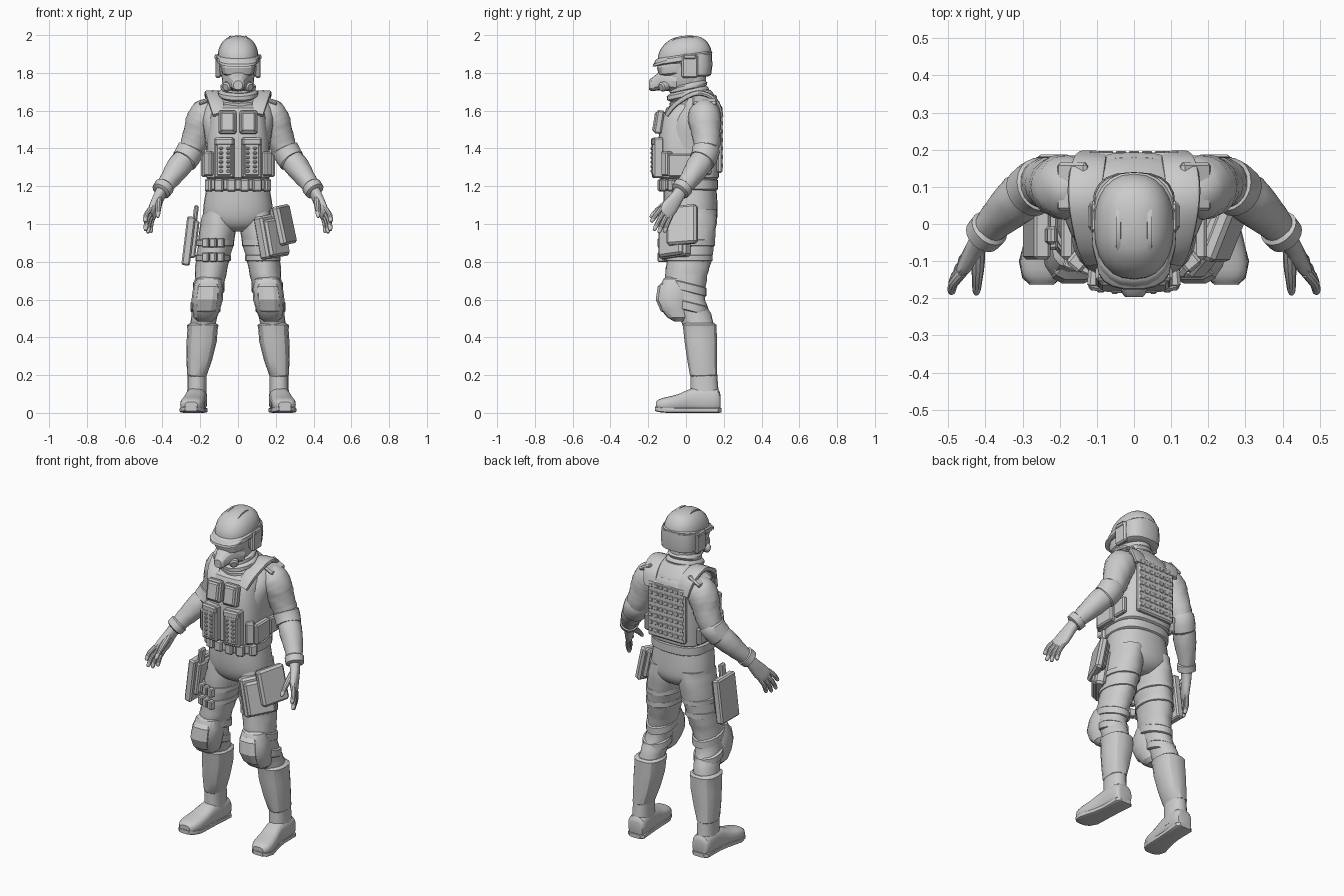
import bpy, bmesh, math
from mathutils import Vector, Matrix

grey = bpy.data.materials.new("plain grey")
grey.diffuse_color = (0.6, 0.6, 0.6, 1)


def finish(name, bm, mirror=False, angle=35):
    bmesh.ops.recalc_face_normals(bm, faces=bm.faces)
    me = bpy.data.meshes.new(name)
    bm.to_mesh(me)
    bm.free()
    me.materials.append(grey)
    ob = bpy.data.objects.new(name, me)
    bpy.context.collection.objects.link(ob)
    bpy.ops.object.select_all(action='DESELECT')
    ob.select_set(True)
    bpy.context.view_layer.objects.active = ob
    bpy.ops.object.shade_smooth_by_angle(angle=math.radians(angle))
    if mirror:
        ob.modifiers.new("mirror", 'MIRROR')
    return ob


def resample(pts, k):
    """Smooth extra rings between the given ones."""
    out = []
    for i in range(len(pts) - 1):
        a, b, c, d = (pts[max(0, min(len(pts) - 1, i + j))] for j in (-1, 0, 1, 2))
        for s in range(k):
            t = s / k
            out.append(tuple(0.5 * (2 * q + (r - p) * t + (2 * p - 5 * q + 4 * r - u) * t * t
                             + (3 * q - p - 3 * r + u) * t ** 3) for p, q, r, u in zip(a, b, c, d)))
    return out + [pts[-1]]


def tube(name, pts, n=20, p=2, axis=None, ref=(1, 0, 0), mirror=False, k=1, fold=0, angle=35):
    """Skin rings (x, y, z, half width, half depth); each is a superellipse of power p."""
    pts = [q if len(q) == 5 else (*q, q[3]) for q in pts]
    pts = resample(pts, k) if k > 1 else pts
    bm = bmesh.new()
    rings = []
    for i, q in enumerate(pts):
        a, b = pts[max(i - 1, 0)], pts[min(i + 1, len(pts) - 1)]
        t = Vector(axis).normalized() if axis else (Vector(b[:3]) - Vector(a[:3])).normalized()
        side = Vector(ref)
        side = (side - t * side.dot(t)).normalized()
        up = t.cross(side)
        ring = []
        for j in range(n):
            an = 2 * math.pi * j / n
            c, s = math.cos(an), math.sin(an)
            w = 1 + fold * math.sin(2 * an + 1.9 * i) * math.sin(an * 3 - 0.8 * i)
            u = math.copysign(abs(c) ** (2 / p), c) * q[3] * w
            v = math.copysign(abs(s) ** (2 / p), s) * q[4] * w
            ring.append(bm.verts.new(Vector(q[:3]) + side * u + up * v))
        rings.append(ring)
    for r, s in zip(rings, rings[1:]):
        for j in range(n):
            bm.faces.new((r[j], r[(j + 1) % n], s[(j + 1) % n], s[j]))
    bm.faces.new(rings[0])
    bm.faces.new(rings[-1])
    return finish(name, bm, mirror, angle)


def boxes(name, items, bevel=0.008, mirror=False):
    """Bevelled boxes: (centre, size, rotation in degrees)."""
    bm = bmesh.new()
    for c, s, r in items:
        m = Matrix.Translation(c)
        for ax, d in zip('YXZ', (r[1], r[0], r[2])):
            m = m @ Matrix.Rotation(math.radians(d), 4, ax)
        bmesh.ops.create_cube(bm, size=1, matrix=m @ Matrix.Diagonal((*s, 1)))
    if bevel:
        bmesh.ops.bevel(bm, geom=bm.edges[:], offset=bevel, segments=1, affect='EDGES')
    return finish(name, bm, mirror, 25)


Z = (0, 0, 1)
O = (0, 0, 0)

# Torso, hips and trousers
tube("shirt", [(0, .02, 1.18, .16, .135), (0, .02, 1.3, .16, .13), (0, .03, 1.45, .175, .145),
               (0, .05, 1.55, .19, .135), (0, .075, 1.62, .18, .11), (0, .07, 1.67, .13, .09),
               (0, .05, 1.71, .08, .08)], n=28, p=2.3, axis=Z, k=3)
tube("hips", [(0, .02, 1.2, .165, .14), (0, .025, 1.1, .182, .142), (0, .03, 1.03, .18, .135),
              (0, .03, .985, .13, .11), (0, .03, .96, .06, .07)], n=28, p=2.3, axis=Z, k=3)
tube("trouser_leg", [(.095, .035, 1.08, .085, .125), (.107, .03, .97, .097, .13), (.135, .015, .8, .088, .118),
                     (.15, 0, .7, .08, .108), (.165, .012, .6, .072, .09), (.18, .055, .5, .068, .085),
                     (.188, .075, .42, .07, .08)], axis=Z, k=4, fold=.035, mirror=True)

# Shin guards and boots
tube("shin_guard", [(.185, .07, .475, .068, .082), (.187, .072, .465, .084, .092), (.188, .074, .44, .08, .09),
                    (.192, .078, .38, .08, .088), (.205, .085, .28, .068, .08), (.217, .093, .2, .052, .074),
                    (.217, .093, .19, .045, .066)], n=14, p=2.5, axis=Z, mirror=True, angle=28)
tube("boot_shaft", [(.217, .095, .21, .049, .07), (.218, .097, .13, .05, .074), (.22, .1, .05, .055, .08)],
     n=16, p=2.4, axis=Z, mirror=True)
tube("boot_foot", [(.215, .182, .055, .04, .04), (.217, .17, .065, .053, .06), (.22, .11, .07, .056, .068),
                   (.225, .03, .068, .054, .062), (.235, -.04, .053, .06, .047), (.243, -.1, .045, .063, .04),
                   (.247, -.14, .042, .053, .032), (.248, -.16, .037, .034, .022)],
     n=18, p=2.8, axis=(0, -1, 0), k=2, mirror=True)
tube("boot_sole", [(.215, .187, .014, .036, .012), (.217, .17, .014, .056, .014), (.222, .06, .014, .052, .014),
                   (.228, 0, .014, .055, .014), (.243, -.1, .015, .067, .015), (.248, -.145, .018, .053, .014),
                   (.249, -.164, .022, .032, .012)], n=16, p=5, axis=(0, -1, 0), mirror=True)

# Knee pads with straps
tube("knee_pad", [(.153, -.055, .725, .04, .04), (.155, -.058, .71, .066, .062), (.158, -.062, .66, .08, .083),
                  (.163, -.066, .6, .083, .09), (.168, -.058, .55, .074, .08), (.173, -.04, .505, .062, .06),
                  (.175, -.03, .485, .04, .035)], n=14, p=2.6, axis=Z, mirror=True, angle=28)
tube("knee_cap", [(.157, -.1, .69, .045, .03), (.158, -.105, .67, .06, .046), (.164, -.108, .6, .064, .054),
                  (.169, -.09, .54, .055, .046), (.171, -.08, .525, .04, .03)], n=10, p=3, axis=Z, mirror=True, angle=25)
for z, x, y, r, d in ((.665, .155, .005, .084, .108), (.56, .172, .03, .08, .09)):
    tube("knee_strap", [(x, y, z + .025, r - .008, d - .008), (x, y, z + .02, r, d), (x, y, z - .02, r, d),
                        (x, y, z - .025, r - .008, d - .008)], axis=(0, .25, 1), mirror=True)

# Armour vest with front pouches
tube("vest", [(0, .015, 1.235, .155, .145), (0, .015, 1.245, .168, .158), (0, .02, 1.35, .17, .163),
              (0, .023, 1.46, .164, .168), (0, .033, 1.56, .15, .16), (0, .045, 1.615, .138, .148),
              (0, .055, 1.635, .12, .125)], n=28, p=3.2, axis=Z)
boxes("chest_pouch", [((.056, -.142, 1.54), (.094, .04, .125), (-9, 0, 0)),
                      ((.056, -.157, 1.54), (.074, .03, .105), (-9, 0, 0))], mirror=True)
boxes("magazine_pouch", [((.072, -.148, 1.35), (.105, .055, .215), (0, 0, 5)),
                         ((.072, -.163, 1.35), (.085, .035, .19), (0, 0, 5)),
                         ((.072, -.16, 1.435), (.1, .045, .04), (0, 0, 5))], mirror=True)
boxes("pouch_studs", [((.052 + .038 * i, -.178 + .003 * i, 1.28 + .024 * j), (.02, .02, .015), (0, 0, 0))
                      for i in range(2) for j in range(6)], .004, mirror=True)
boxes("side_pouch", [((.178, -.03, 1.31), (.036, .13, .12), O), ((.175, .09, 1.31), (.03, .09, .1), O),
                     ((.15, -.1, 1.32), (.05, .05, .13), (0, 0, 40))], mirror=True)
tube("vest_shoulder_strap", [(.1, -.1, 1.58, .035, .012), (.115, -.055, 1.635, .04, .014),
                             (.13, .04, 1.69, .045, .014), (.13, .11, 1.685, .048, .014),
                             (.12, .165, 1.64, .046, .014), (.11, .188, 1.57, .04, .01)],
     n=12, p=4, k=3, mirror=True)
boxes("shoulder_pad", [((.165, .1, 1.655), (.09, .13, .022), (0, 28, 0))], mirror=True)

# Webbing grid on the back
boxes("back_panel", [((0, .178, 1.44), (.25, .03, .34), O)])
boxes("back_webbing", [((-.105 + .035 * i, .19, 1.31 + .045 * j), (.027, .014, .024), O)
                       for i in range(7) for j in range(7)], .003)

# Belt and belt pouches
tube("belt", [(0, .018, 1.178, .165, .142), (0, .018, 1.185, .175, .152), (0, .018, 1.232, .175, .152),
              (0, .018, 1.24, .165, .142)], n=28, p=2.6, axis=Z)
boxes("belt_pouch", [((.035, -.135, 1.205), (.05, .03, .066), O), ((.1, -.122, 1.205), (.05, .03, .068), (0, 0, 18)),
                     ((.155, -.075, 1.205), (.045, .03, .068), (0, 0, 50))], mirror=True)

# Sleeves, elbow bands and cuffs
tube("sleeve", [(.13, .085, 1.61, .06), (.165, .095, 1.585, .084), (.192, .1, 1.54, .086), (.21, .105, 1.49, .078),
                (.236, .11, 1.42, .07), (.265, .1, 1.365, .063), (.315, .062, 1.3, .064), (.37, .01, 1.225, .05),
                (.405, -.03, 1.175, .04)], k=4, fold=.035, mirror=True)
tube("elbow_band", [(.245, .108, 1.405, .066), (.249, .107, 1.395, .074), (.268, .098, 1.36, .072),
                    (.285, .084, 1.335, .07), (.29, .08, 1.33, .06)], mirror=True)
tube("glove_cuff", [(.386, -.008, 1.203, .044), (.389, -.012, 1.199, .054), (.407, -.032, 1.174, .052),
                    (.41, -.035, 1.17, .04)], mirror=True)

# Gloves
across = Vector((.03, -.08, .05)).normalized()
tube("palm", [(.4, -.025, 1.18, .034, .03), (.42, -.05, 1.14, .036, .026), (.44, -.085, 1.09, .045, .023),
              (.458, -.112, 1.055, .042, .018), (.463, -.12, 1.045, .034, .012)],
     n=16, p=2.5, ref=across, k=2, mirror=True)
tips = [(.492, -.185, 1.01), (.49, -.17, .965), (.477, -.145, .952), (.462, -.115, .955)]
for i, tip in enumerate(tips):
    base = Vector((.453, -.105, 1.065)) + across * (.033 - .022 * i)
    tip = Vector(tip)
    mid = base.lerp(tip, .5) + Vector((.008, 0, .004))
    tube("finger", [(*base, .014), (*mid, .0135), (*mid.lerp(tip, .85), .011), (*tip, .005)],
         n=10, k=2, ref=across, mirror=True)
tube("thumb", [(.418, -.062, 1.14, .018), (.42, -.11, 1.105, .018), (.422, -.15, 1.075, .014),
               (.424, -.18, 1.045, .011), (.425, -.189, 1.035, .005)], n=10, k=2, mirror=True)

# Neck scarf
for z, y, r, d in ((1.655, .03, .118, .118), (1.69, .01, .104, .112), (1.725, .012, .092, .1)):
    tube("scarf_fold", [(0, y, z - .025, r - .02, d - .02), (0, y, z - .01, r, d), (0, y, z + .01, r, d),
                        (0, y, z + .022, r - .018, d - .018)], n=24, axis=(0, -.22, 1), k=2, fold=.03)
tube("neck", [(0, .03, 1.64, .075, .08), (0, .02, 1.78, .075, .085)], axis=Z)

# Head, goggles and breathing mask
tube("head", [(0, 0, 1.7, .06, .07), (0, -.01, 1.75, .082, .1), (0, -.01, 1.82, .09, .115),
              (0, -.005, 1.9, .09, .11)], axis=Z, k=2)
tube("goggles", [(0, -.05, 1.79, .07, .075), (0, -.055, 1.8, .085, .09), (0, -.058, 1.835, .092, .096),
                 (0, -.055, 1.865, .088, .09)], n=16, p=2.6, axis=(0, -.1, 1), angle=25)
tube("mask", [(0, -.05, 1.755, .085, .06), (0, -.1, 1.76, .068, .055), (0, -.145, 1.755, .05, .047),
              (0, -.172, 1.742, .036, .038), (0, -.185, 1.738, .034, .034), (0, -.196, 1.735, .024, .024)],
     n=12, p=2.4, axis=(0, -1, 0), angle=25)
tube("mask_filter", [(.04, -.1, 1.735, .026), (.062, -.128, 1.725, .026), (.066, -.133, 1.723, .018)],
     n=12, mirror=True)

# Helmet with brim, ear guards and top rails
tube("helmet", [(0, -.01, 1.85, .104, .14), (0, -.006, 1.9, .107, .142), (0, -.003, 1.94, .097, .127),
                (0, 0, 1.97, .077, .1), (0, 0, 1.988, .05, .068), (0, 0, 1.997, .012, .02)],
     n=24, p=2.3, axis=(0, -.06, 1), k=2)
tube("helmet_band", [(0, -.018, 1.858, .105, .145), (0, -.019, 1.864, .114, .156), (0, -.012, 1.888, .114, .153),
                     (0, -.01, 1.897, .106, .142)], n=24, p=2.4, axis=(0, -.15, 1))
tube("helmet_brim", [(0, -.09, 1.888, .085, .055), (0, -.1, 1.868, .1, .078), (0, -.103, 1.855, .1, .078),
                     (0, -.1, 1.852, .085, .06)], n=18, p=2.5, axis=(0, -.3, 1))
tube("neck_guard", [(0, .04, 1.78, .09, .075), (0, .043, 1.79, .108, .09), (0, .044, 1.84, .112, .096),
                    (0, .042, 1.9, .108, .095)], n=20, p=2.6, axis=Z)
boxes("ear_guard", [((.106, .02, 1.835), (.028, .085, .125), O), ((.117, .02, 1.885), (.014, .07, .03), O)],
      mirror=True)
tube("helmet_rail", [(.042, -.085, 1.95, .005, .008), (.042, -.05, 1.978, .007, .009), (.042, 0, 1.988, .007, .009),
                     (.042, .05, 1.976, .007, .009), (.042, .09, 1.945, .005, .008)],
     n=8, p=4, k=3, mirror=True)

# Holster on one thigh, with straps and small pouches
boxes("holster", [((-.262, -.01, .91), (.045, .17, .26), (0, 7, 0)), ((-.235, -.01, .92), (.04, .12, .2), (0, 7, 0)),
                  ((-.225, -.03, 1.05), (.025, .05, .1), (0, 7, 0))])
boxes("thigh_magazine", [((-.17 + .04 * i, -.105 - .012 * i, z), (.036, .035, .05), (0, 0, -20))
                         for i in range(3) for z in (.9, .825)], .005)
for x, y, z in ((-.12, .023, .9), (-.132, .017, .82), (.12, .023, .9), (.132, .017, .82)):
    r, d = (.1, .13) if z > .85 else (.094, .124)
    tube("thigh_strap", [(x, y, z - .018, r - .008, d - .008), (x, y, z - .014, r, d), (x, y, z + .014, r, d),
                         (x, y, z + .018, r - .008, d - .008)], axis=Z)

# Large satchel on the other thigh
boxes("thigh_satchel", [((.178, -.06, .935), (.06, .19, .23), (0, -10, -40)),
                        ((.2, -.078, .93), (.04, .16, .2), (0, -10, -40)),
                        ((.245, -.02, .995), (.045, .17, .21), (0, -12, -22)),
                        ((.225, -.02, 1.0), (.05, .14, .18), (0, -12, -22))], .012)
